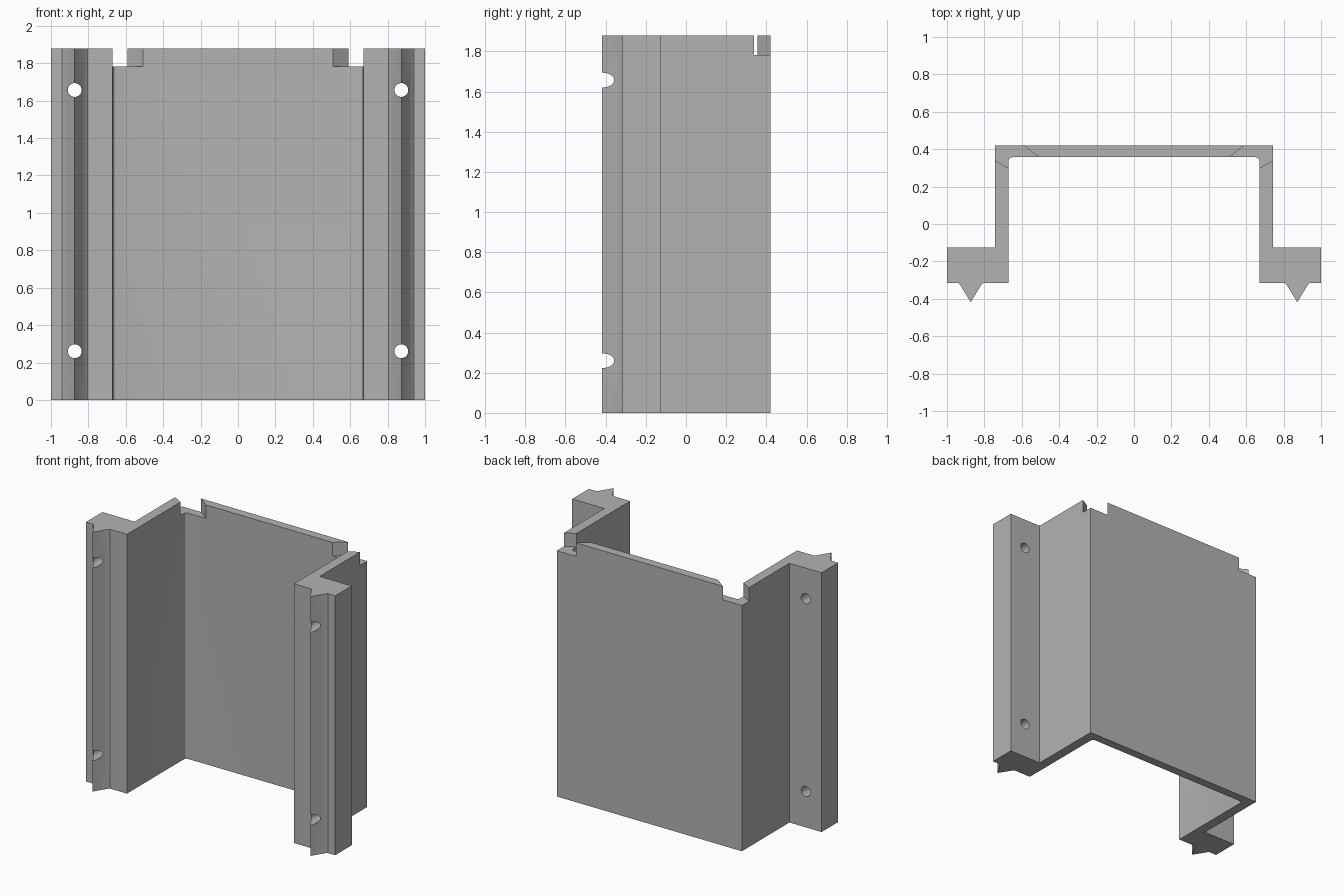
import bpy
import bmesh
import math
from mathutils import Matrix, Vector

if "Cube" in bpy.data.objects:
    bpy.data.objects.remove(bpy.data.objects["Cube"], do_unlink=True)

HEIGHT = 1.88
NOTCH_FLOOR = 1.782
HOLE_X = 0.873

grey = bpy.data.materials.new("plain grey")
grey.use_nodes = True
colour = (0.45, 0.45, 0.45, 1)
grey.diffuse_color = colour
grey.node_tree.nodes["Principled BSDF"].inputs["Base Color"].default_value = colour


def add_prism(bm, outline, bottom, top):
    """Extrude a plan outline between two heights."""
    face = bm.faces.new([bm.verts.new((x, y, bottom)) for x, y in outline])
    moved = bmesh.ops.extrude_face_region(bm, geom=[face])["geom"]
    verts = [v for v in moved if isinstance(v, bmesh.types.BMVert)]
    bmesh.ops.translate(bm, verts=verts, vec=Vector((0, 0, top - bottom)))


def mirrored(outline):
    return [(-x, y) for x, y in reversed(outline)]


def make_object(name, bm):
    bmesh.ops.recalc_face_normals(bm, faces=bm.faces[:])
    mesh = bpy.data.meshes.new(name)
    bm.to_mesh(mesh)
    bm.free()
    mesh.materials.append(grey)
    obj = bpy.data.objects.new(name, mesh)
    bpy.context.collection.objects.link(obj)
    return obj


# Channel: back panel, side wall, flange and pointed rib of one half
fillet = [(0.65 + 0.02 * math.cos(a), 0.337 + 0.02 * math.sin(a))
          for a in (math.radians(d) for d in range(90, -1, -30))]
half = fillet + [
    (0.67, -0.315), (0.805, -0.315), (0.815, -0.323), (HOLE_X, -0.418),
    (0.931, -0.323), (0.941, -0.315), (1.0, -0.315), (1.0, -0.125),
    (0.742, -0.125), (0.742, 0.42)]
bm = bmesh.new()
add_prism(bm, half + mirrored(half), 0, HEIGHT)
bracket = make_object("channel_bracket", bm)

# Cutters: slanted corner notches and screw holes
notch = [(0.629, 0.45), (0.472, 0.33), (0.64, 0.281), (0.80, 0.372), (0.80, 0.45)]
bm = bmesh.new()
for outline in (notch, mirrored(notch)):
    add_prism(bm, outline, NOTCH_FLOOR, HEIGHT + 0.1)
for x in (-HOLE_X, HOLE_X):
    for z in (0.26, 1.657):
        place = Matrix.Translation((x, -0.27, z)) @ Matrix.Rotation(math.pi / 2, 4, "X")
        bmesh.ops.create_cone(bm, cap_ends=True, segments=32, radius1=0.037,
                              radius2=0.037, depth=0.5, matrix=place)
cutter = make_object("notch_and_hole_cutter", bm)
cutter.hide_render = True

cut = bracket.modifiers.new("cut", "BOOLEAN")
cut.operation = "DIFFERENCE"
cut.solver = "EXACT"
cut.object = cutter
bpy.ops.object.select_all(action="DESELECT")
bpy.context.view_layer.objects.active = bracket
bracket.select_set(True)
bpy.ops.object.modifier_apply(modifier=cut.name)
bpy.data.objects.remove(cutter, do_unlink=True)

# Smooth hole walls, sharp edges elsewhere
bpy.ops.object.shade_smooth_by_angle(angle=math.radians(25))
